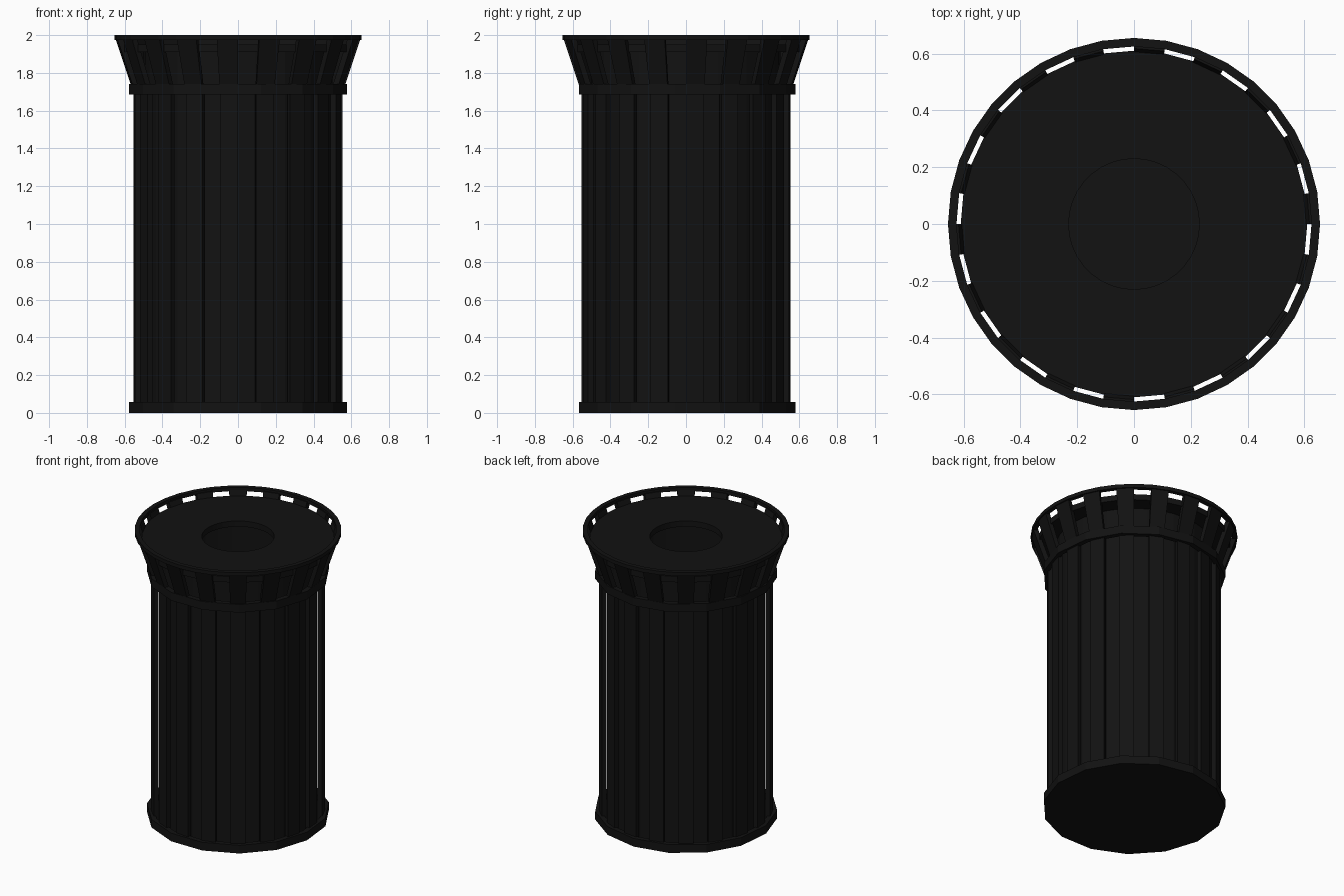
import bpy, bmesh
from math import cos, sin, radians

if "Cube" in bpy.data.objects:
    bpy.data.objects.remove(bpy.data.objects["Cube"])

mat = bpy.data.materials.new("black_metal")
mat.diffuse_color = (0.006, 0.006, 0.006, 1)
mat.use_nodes = True
mat.node_tree.nodes["Principled BSDF"].inputs["Base Color"].default_value = mat.diffuse_color


def add_sweep(bm, profile, angles, full):
    """Sweep a closed (radius, z) profile around z through the angles (degrees)."""
    rows = [[bm.verts.new((r * cos(radians(a)), r * sin(radians(a)), z))
             for r, z in profile] for a in angles]
    n = len(profile)
    pairs = list(zip(rows, rows[1:]))
    if full:
        pairs.append((rows[-1], rows[0]))
    for p, q in pairs:
        for i in range(n):
            j = (i + 1) % n
            bm.faces.new((p[i], q[i], q[j], p[j]))
    if not full:
        bm.faces.new(rows[0])
        bm.faces.new(rows[-1][::-1])


def finish(name, bm):
    bmesh.ops.recalc_face_normals(bm, faces=bm.faces[:])
    me = bpy.data.meshes.new(name)
    bm.to_mesh(me)
    bm.free()
    me.materials.append(mat)
    ob = bpy.data.objects.new(name, me)
    bpy.context.collection.objects.link(ob)
    return ob


def ring(name, profile, sides, start=90):
    bm = bmesh.new()
    add_sweep(bm, profile, [start + 360 * i / sides for i in range(sides)], True)
    return finish(name, bm)


def box(r0, r1, z0, z1):
    return [(r0, z0), (r1, z0), (r1, z1), (r0, z1)]


# Upright slats that flare outward at the top
bm = bmesh.new()
slat = [(0.522, 0.01), (0.553, 0.01), (0.553, 1.695), (0.65, 1.985),
        (0.618, 1.985), (0.522, 1.70)]
for k in range(18):
    add_sweep(bm, slat, [20 * k, 20 * k + 10], False)
finish("slats", bm)

# Top rim and the two outer bands
ring("top_rim", box(0.625, 0.655, 1.975, 2.0), 36, 0)
ring("upper_band", box(0.545, 0.58, 1.685, 1.742), 15)
ring("bottom_band", box(0.545, 0.58, 0.0, 0.057), 15)

# Floor plate
bm = bmesh.new()
bmesh.ops.create_cone(bm, cap_ends=True, segments=15, radius1=0.56, radius2=0.56, depth=0.02)
bmesh.ops.translate(bm, verts=bm.verts[:], vec=(0, 0, 0.01))
finish("floor_plate", bm)

# Inner liner bin, open at the top
liner = ring("liner", box(0.485, 0.50, 0.02, 1.915), 36, 0)

# Lid disc with a round opening
ring("lid", box(0.23, 0.61, 1.91, 1.95), 36, 0)
